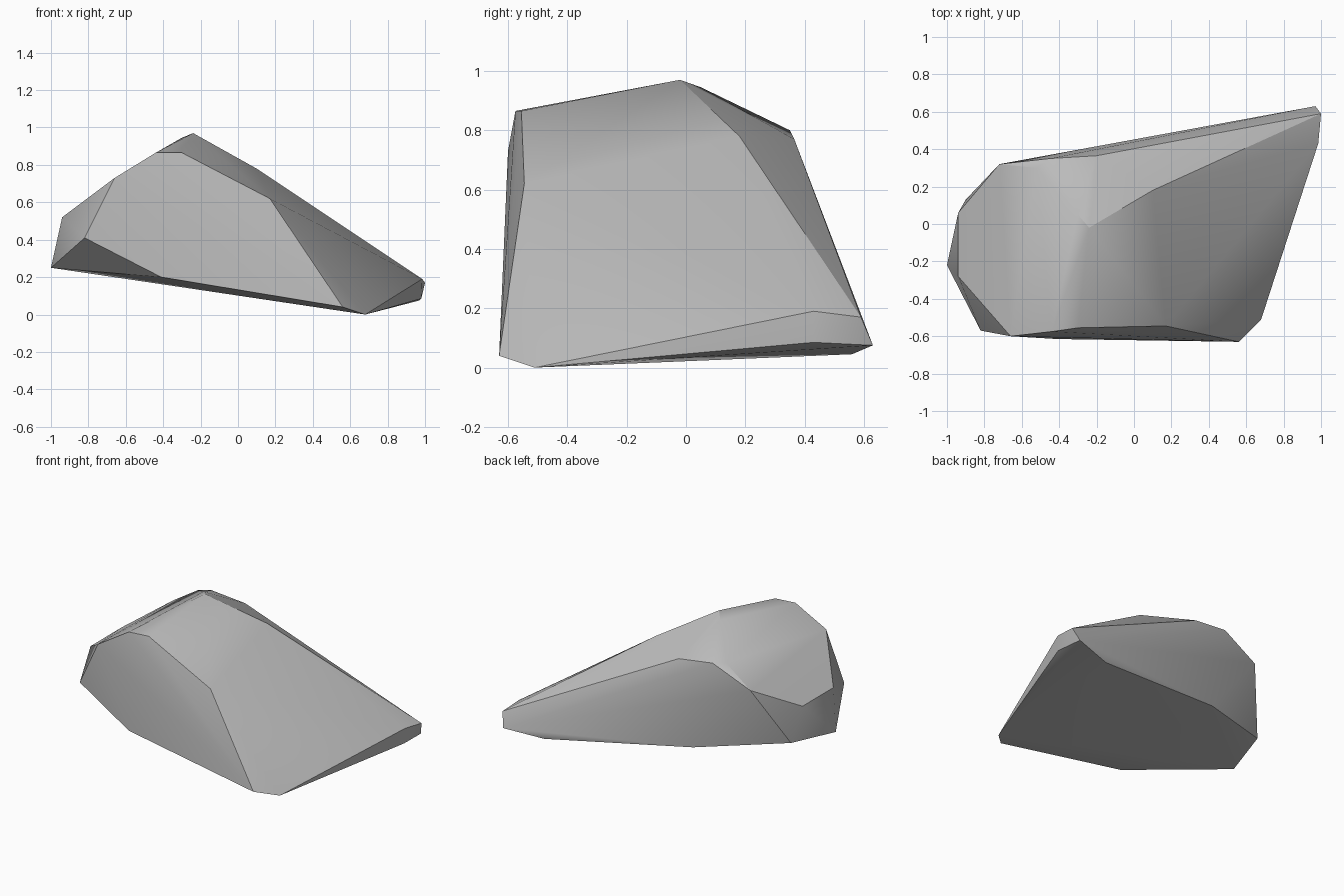
import bpy
import bmesh
from math import radians

cube = bpy.data.objects.get("Cube")
if cube:
    bpy.data.objects.remove(cube, do_unlink=True)

# Plain stone colour
stone = bpy.data.materials.new("stone_grey")
stone.use_nodes = True
grey = (0.5, 0.5, 0.5, 1)
stone.diffuse_color = grey
stone.node_tree.nodes["Principled BSDF"].inputs["Base Color"].default_value = grey

# Corners of the chipped boulder, grouped by the facet they bound
sloped_top = [(-.24, -.02, .97), (-.30, .05, .945), (-.52, .30, .80),
              (-.72, .32, .67), (-.94, .06, .52), (-.94, -.28, .52)]
front_facet = [(-.82, -.57, .41), (-.66, -.60, .73), (-.44, -.575, .865),
               (-.30, -.555, .865), (.17, -.545, .62), (.56, -.63, .04),
               (-.41, -.615, .20)]
back_ridge = [(-.45, .35, .80), (-.20, .365, .77), (.10, .18, .78)]
narrow_end = [(1, .59, .17), (.985, .43, .19), (.97, .63, .075), (.98, .43, .085)]
underside = [(-1, -.22, .25), (.68, -.51, 0), (.70, .56, .045),
             (-.32, .38, .19), (-.90, .13, .28)]

# Wrap the corners in a convex shell
bm = bmesh.new()
for corner in sloped_top + front_facet + back_ridge + narrow_end + underside:
    bm.verts.new(corner)
hull = bmesh.ops.convex_hull(bm, input=bm.verts)
loose = [v for v in bm.verts if not v.link_faces]
bmesh.ops.delete(bm, geom=loose, context="VERTS")
bmesh.ops.dissolve_limit(bm, angle_limit=radians(3), verts=bm.verts, edges=bm.edges)
bmesh.ops.recalc_face_normals(bm, faces=bm.faces)

mesh = bpy.data.meshes.new("boulder")
bm.to_mesh(mesh)
bm.free()
mesh.materials.append(stone)
boulder = bpy.data.objects.new("boulder", mesh)
bpy.context.collection.objects.link(boulder)

# Soft worn facets, crisp main edges
bpy.ops.object.select_all(action="DESELECT")
boulder.select_set(True)
bpy.context.view_layer.objects.active = boulder
bpy.ops.object.shade_smooth_by_angle(angle=radians(30))
